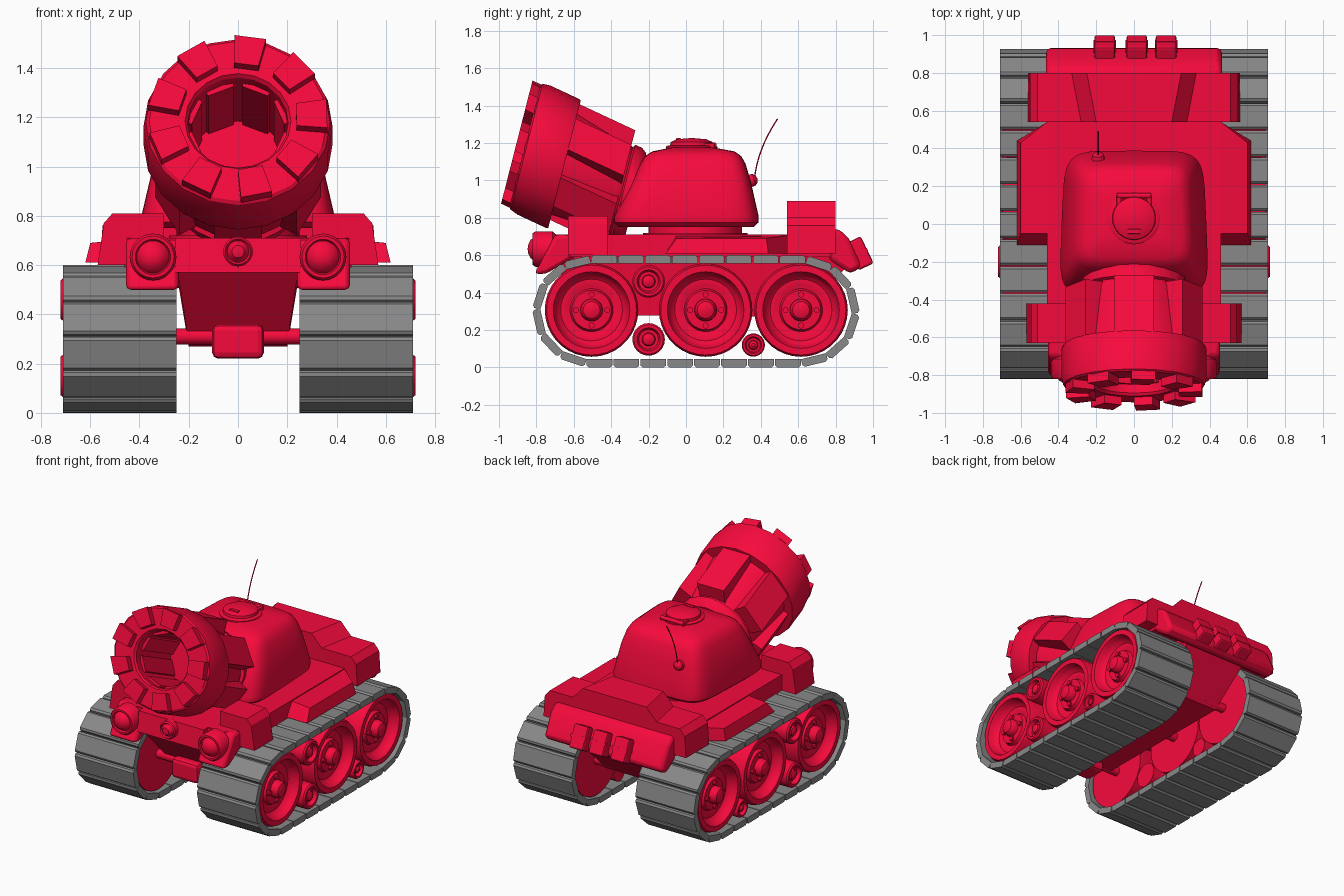
import bpy, bmesh, math
from mathutils import Matrix, Vector

if "Cube" in bpy.data.objects:
    bpy.data.objects.remove(bpy.data.objects["Cube"])

red = bpy.data.materials.new("red_paint")
red.diffuse_color = (0.93, 0.003, 0.045, 1)
red.use_nodes = True
red.node_tree.nodes["Principled BSDF"].inputs["Base Color"].default_value = red.diffuse_color
grey = bpy.data.materials.new("track_grey")
grey.diffuse_color = (0.25, 0.25, 0.25, 1)
grey.use_nodes = True
grey.node_tree.nodes["Principled BSDF"].inputs["Base Color"].default_value = grey.diffuse_color


def finish(name, bm, mat=red, angle=35, bevel=0):
    bmesh.ops.remove_doubles(bm, verts=bm.verts, dist=1e-5)
    bmesh.ops.recalc_face_normals(bm, faces=bm.faces)
    me = bpy.data.meshes.new(name)
    bm.to_mesh(me)
    bm.free()
    if angle:
        me.shade_smooth()
        me.set_sharp_from_angle(angle=math.radians(angle))
    ob = bpy.data.objects.new(name, me)
    bpy.context.collection.objects.link(ob)
    me.materials.append(mat)
    if bevel:
        b = ob.modifiers.new("bevel", "BEVEL")
        b.width, b.segments, b.limit_method = bevel, 2, "ANGLE"
    return ob


def skin(bm, rings, caps=True):
    rows = [[bm.verts.new(p) for p in r] for r in rings]
    n = len(rows[0])
    for a, b in zip(rows, rows[1:]):
        for i in range(n):
            bm.faces.new((a[i], a[(i + 1) % n], b[(i + 1) % n], b[i]))
    if caps:
        bm.faces.new(rows[0])
        bm.faces.new(rows[-1])


def loft(name, rings, **kw):
    bm = bmesh.new()
    skin(bm, rings)
    return finish(name, bm, **kw)


def prism_x(name, prof, x0, x1, **kw):
    return loft(name, [[(x, y, z) for y, z in prof] for x in (x0, x1)], **kw)


def box(name, c, size, rx=0, bevel=0):
    bm = bmesh.new()
    m = Matrix.Translation(c) @ Matrix.Rotation(rx, 4, "X") @ Matrix.Diagonal((*size, 1))
    bmesh.ops.create_cube(bm, size=1, matrix=m)
    return finish(name, bm, angle=0, bevel=bevel)


def frame(loc, axis):
    return Matrix.Translation(loc) @ Vector(axis).to_track_quat("Z", "Y").to_matrix().to_4x4()


# profile is (distance along axis, radius), starting and ending on the axis
def lathe(name, prof, m, segs=32, **kw):
    bm = bmesh.new()
    ang = [2 * math.pi * i / segs for i in range(segs)]
    skin(bm, [[m @ Vector((r * math.cos(a), r * math.sin(a), t)) for a in ang] for t, r in prof], False)
    return finish(name, bm, **kw)


def rod(name, p, q, r, segs=16):
    length = (Vector(q) - Vector(p)).length
    return lathe(name, [(0, 0), (0, r), (length, r), (length, 0)],
                 frame(p, Vector(q) - Vector(p)), segs)


# track path: stadium sampled densely, then walked at equal spacing
path = []
for cy, a0 in ((0.617, -90), (-0.51, 90)):
    for i in range(61):
        a = math.radians(a0 + 3 * i)
        path.append(Vector((cy + 0.29 * math.cos(a), 0.3 + 0.276 * math.sin(a))))
path.append(path[0])
total = sum((b - a).length for a, b in zip(path, path[1:]))


def at(d):
    d %= total
    for a, b in zip(path, path[1:]):
        seg = (b - a).length
        if d <= seg and seg > 0:
            return a.lerp(b, d / seg)
        d -= seg
    return path[-1]


PADS = 28
step = total / PADS
half = step / 2 - 0.003
pad = [(-half, -0.02), (half, -0.02), (half, 0.013), (half - 0.012, 0.024), (-half + 0.012, 0.024), (-half, 0.013)]
wheel = [(0.27, 0), (0.27, 0.25), (0.67, 0.25), (0.695, 0.24), (0.695, 0.205), (0.67, 0.195), (0.645, 0.185),
         (0.63, 0.165), (0.63, 0.135), (0.625, 0.125), (0.625, 0.115), (0.65, 0.105),
         (0.65, 0.06), (0.68, 0.058), (0.7, 0.045), (0.71, 0.02), (0.71, 0)]

for s, side in ((1, "right"), (-1, "left")):
    # track pads
    bm = bmesh.new()
    for i in range(PADS):
        p, q = at(i * step), at((i + 1) * step)
        c, t = (p + q) / 2, (q - p).normalized()
        n = Vector((t.y, -t.x))
        prof = [c + t * a + n * b for a, b in pad]
        skin(bm, [[(s * x, v.x, v.y) for v in prof] for x in (0.25, 0.71)])
    finish(side + "_track", bm, mat=grey, angle=0)

    # road wheels, bolts and axles
    for y in (-0.505, 0.105, 0.615):
        lathe(side + "_wheel", wheel, frame((0, y, 0.307), (s, 0, 0)), 36)
        rod(side + "_axle", (s * 0.1, y, 0.31), (s * 0.3, y, 0.31), 0.032)
        for k in range(4):
            a = k * math.pi / 2
            by, bz = y + 0.083 * math.cos(a), 0.307 + 0.083 * math.sin(a)
            rod(side + "_wheel_bolt", (s * 0.64, by, bz), (s * 0.668, by, bz), 0.016, 10)
    # small rollers
    for y, z, r, x in ((-0.2, 0.46, 0.087, 0.72), (-0.2, 0.15, 0.087, 0.72), (0.36, 0.12, 0.062, 0.7)):
        lathe(side + "_roller", [(0.27, 0), (0.27, r), (x - 0.01, r), (x, r * 0.9), (x, r * 0.72), (x - 0.03, r * 0.6),
                                 (x - 0.03, r * 0.42), (x - 0.01, r * 0.36), (x, r * 0.15), (x, 0)],
              frame((0, y, z), (s, 0, 0)), 24)

    # side sponson over the track
    plan = [(0.44, -0.11), (0.62, -0.11), (0.62, 0.44), (0.46, 0.54), (0.44, 0.54)]
    top = [(0.44, -0.05), (0.6, -0.05), (0.6, 0.43), (0.46, 0.54), (0.44, 0.54)]
    loft(side + "_sponson", [[(s * x, y, 0.61) for x, y in plan],
                             [(s * x, y, 0.69 if x > 0.5 else 0.705) for x, y in top]], angle=0)
    # front fender
    prof = [(0.3, 0.6), (0.57, 0.6), (0.545, 0.77), (0.51, 0.81), (0.3, 0.81)]
    loft(side + "_front_fender", [[(s * x, y, z) for x, z in prof] for y in (-0.63, -0.42)], angle=0)
    # headlight with bracket
    prism_x(side + "_lamp_bracket", [(-0.81, 0.5), (-0.75, 0.5), (-0.58, 0.6), (-0.58, 0.71), (-0.7, 0.71)],
            s * 0.24, s * 0.455, angle=30, bevel=0.02)
    lathe(side + "_headlight", [(0, 0), (0, 0.07), (0.03, 0.095), (0.12, 0.095), (0.135, 0.085), (0.135, 0.072),
                                (0.12, 0.066), (0.145, 0.05), (0.158, 0.025), (0.162, 0)],
          frame((s * 0.345, -0.685, 0.633), (0, -1, 0)), 28)

# lower hull, narrower at the belly
hull = [(-0.74, 0.58), (-0.48, 0.28), (0.62, 0.27), (0.86, 0.54), (0.8, 0.64), (-0.72, 0.64)]
loft("lower_hull", [[(k * (0.2 if z < 0.5 else 0.245), y, z) for y, z in hull] for k in (-1, 1)], angle=0)
# upper deck and nose
plan = [(-0.46, -0.62), (-0.38, -0.7), (0.38, -0.7), (0.46, -0.62), (0.46, 0.82), (-0.46, 0.82)]
loft("upper_deck", [[(x, y, z) for x, y in plan] for z in (0.59, 0.71)], angle=0)
prism_x("nose_plate", [(-0.77, 0.57), (-0.6, 0.57), (-0.6, 0.71), (-0.75, 0.71)], -0.255, 0.255, angle=0)
lathe("centre_lamp", [(0, 0), (0, 0.06), (0.06, 0.06), (0.07, 0.052), (0.06, 0.044), (0.085, 0.025), (0.09, 0)],
      frame((0, -0.73, 0.655), (0, -1, 0)), 24)
box("front_gearbox", (0, -0.52, 0.29), (0.21, 0.17, 0.14), bevel=0.025)

# rear engine cover with raised, widening centre
def cover(y, w):
    right = [(0.56, 0.61), (0.55, 0.76), (0.51, 0.805), (w + 0.08, 0.805), (w, 0.89)]
    return [(x, y, z) for x, z in right] + [(-x, y, z) for x, z in reversed(right)]
loft("engine_cover", [cover(0.54, 0.2), cover(0.8, 0.25)], angle=0)
prism_x("rear_plate", [(0.76, 0.74), (0.82, 0.74), (0.87, 0.69), (0.94, 0.54), (0.88, 0.5), (0.76, 0.58)],
        -0.465, 0.465, angle=30, bevel=0.025)
for x in (-0.155, 0.015, 0.17):
    box("rear_canister", (x, 0.928, 0.61), (0.11, 0.09, 0.16), rx=0.45, bevel=0.012)
    box("canister_strap", (x, 0.928, 0.61), (0.118, 0.094, 0.02), rx=0.45)

# turret: stacked rounded squares, wider at the front (height, front y, back y, half width)
def squircle(z, y0, y1, hx, n=56, e=0.34):
    ring = []
    for i in range(n):
        c, d = math.cos(2 * math.pi * i / n), math.sin(2 * math.pi * i / n)
        v = math.copysign(abs(d) ** e, d)
        ring.append((hx * (0.97 - 0.04 * v) * math.copysign(abs(c) ** e, c),
                     (y0 + y1) / 2 + (y1 - y0) / 2 * v, z))
    return ring
levels = [(0.75, -0.36, 0.36, 0.36), (0.775, -0.385, 0.388, 0.39), (0.81, -0.385, 0.388, 0.395),
          (1.0, -0.29, 0.345, 0.35), (1.09, -0.245, 0.318, 0.32), (1.13, -0.22, 0.295, 0.295),
          (1.155, -0.18, 0.26, 0.26), (1.175, -0.08, 0.15, 0.15)]
loft("turret", [squircle(*v) for v in levels], angle=40)
lathe("turret_ring", [(0.69, 0), (0.69, 0.28), (0.72, 0.28), (0.72, 0.25), (0.77, 0.25), (0.77, 0)], frame((0, 0.05, 0), (0, 0, 1)))
lathe("hatch", [(1.14, 0), (1.14, 0.138), (1.18, 0.138), (1.188, 0.125), (1.188, 0.115), (1.205, 0.112),
                (1.22, 0.08), (1.227, 0)], frame((0, 0.03, 0), (0, 0, 1)))
box("hatch_handle", (0, -0.04, 1.217), (0.07, 0.025, 0.02), bevel=0.005)
rod("hatch_hinge", (-0.09, 0.15, 1.19), (0.09, 0.15, 1.19), 0.014)
for x in (-0.08, 0.08):
    box("hinge_arm", (x, 0.125, 1.185), (0.025, 0.06, 0.03), bevel=0.005)

# antenna
lathe("antenna_base", [(0, 0), (0, 0.035), (0.03, 0.032), (0.045, 0.018), (0.05, 0)], frame((-0.19, 0.335, 0.995), (0, 1, 0.3)), 16)
cu = bpy.data.curves.new("antenna", "CURVE")
cu.dimensions, cu.bevel_depth, cu.bevel_resolution = "3D", 0.004, 1
sp = cu.splines.new("POLY")
sp.points.add(8)
for i, p in enumerate(sp.points):
    t = i / 8
    p.co = (-0.19, 0.365 + 0.03 * t + 0.095 * t * t, 1.0 + 0.33 * t, 1)
cu.materials.append(red)
bpy.context.collection.objects.link(bpy.data.objects.new("antenna", cu))

# gun: local z runs forward along the raised, slightly skewed barrel
G = Matrix(((0.384, 0, 0, 0), (0, 0.088, -0.9, -0.65), (0, 0.345, 0.42, 1.086), (0, 0, 0, 1)))
lathe("gun_barrel", [(-0.42, 0), (-0.42, 0.68), (-0.39, 0.73), (-0.35, 0.73), (-0.34, 0.68), (-0.31, 0.72), (0, 0.82),
                     (0, 0.99), (0.01, 1.0), (0.18, 1.0), (0.225, 0.975), (0.235, 0.94), (0.235, 0.56), (0.22, 0.53),
                     (-0.2, 0.53), (-0.2, 0)], G, 20, angle=30)


# block wrapped around the gun axis between two radii
def wedge(name, ang, half_deg, s0, s1, r0, r1, taper=1.0):
    rings = []
    for r, k in ((r0, 1), (r1, taper)):
        h = math.radians(half_deg) * k
        rings.append([G @ Vector((r * math.cos(ang + d * h), r * math.sin(ang + d * h), s))
                      for d, s in ((-1, s0), (1, s0), (1, s1), (-1, s1))])
    return loft(name, rings, angle=0)


for i in range(9):
    wedge("muzzle_tooth", math.radians(82 + 40 * i), 12, 0.22, 0.283, 0.63, 0.955, 0.85)
for i in range(6):
    low = i in (2, 3, 4)
    wedge("barrel_rib", math.radians(90 + 60 * i), 22, -0.33, 0.02, 0.68, 0.9 if low else 0.97, 0.75)
for i in range(8):
    wedge("bore_panel", math.radians(22.5 + 45 * i), 17, -0.2, 0.17, 0.49, 0.56)
